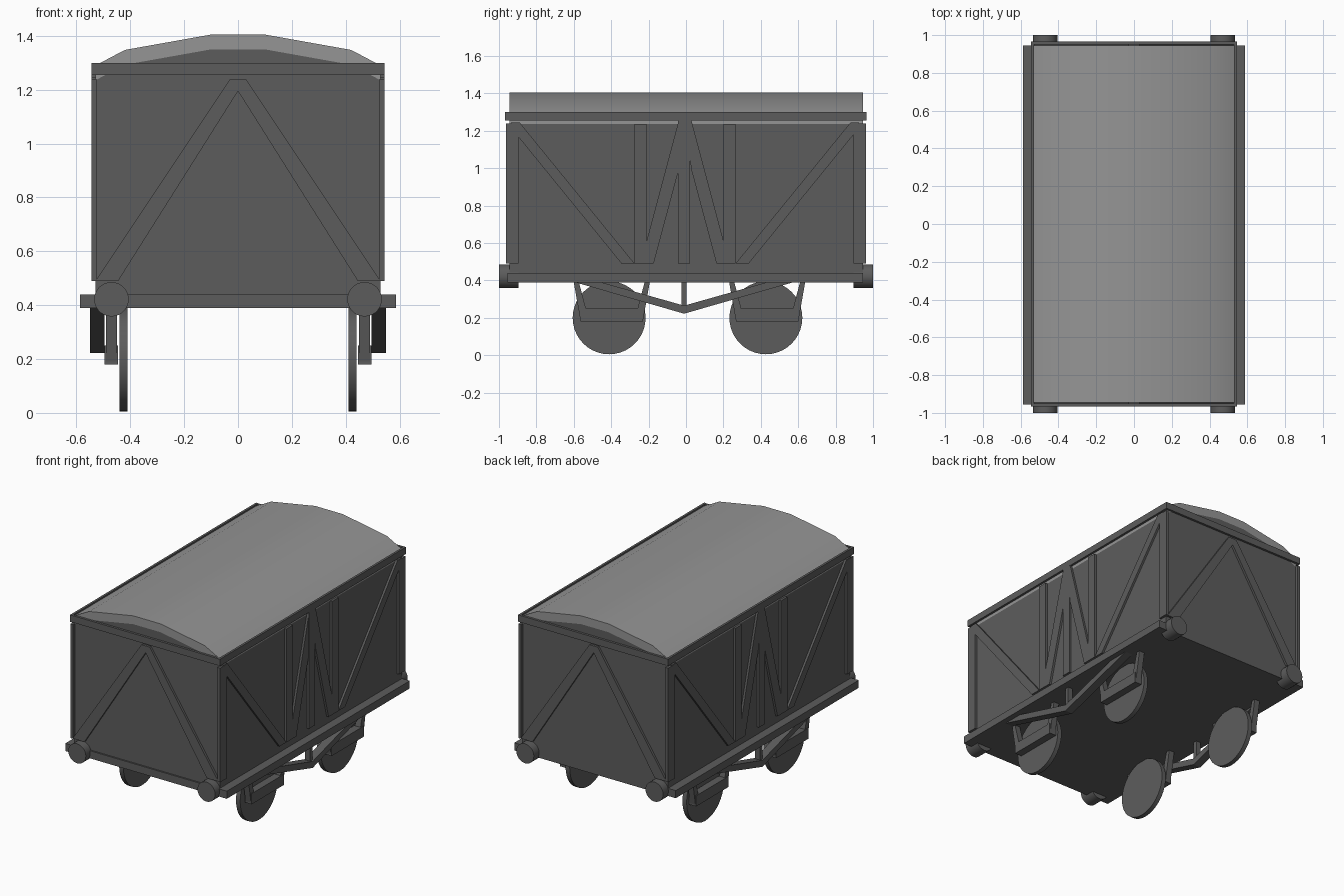
import bpy, bmesh, math
from mathutils import Vector

if "Cube" in bpy.data.objects:
    bpy.data.objects.remove(bpy.data.objects["Cube"])


def material(name, v):
    m = bpy.data.materials.new(name)
    m.diffuse_color = (v, v, v, 1)
    m.use_nodes = True
    m.node_tree.nodes["Principled BSDF"].inputs["Base Color"].default_value = m.diffuse_color
    return m


DARK = material("dark grey paint", 0.108)
LIGHT = material("light grey roof", 0.30)


def finish(bm, name, mat, smooth=False):
    bmesh.ops.recalc_face_normals(bm, faces=bm.faces)
    me = bpy.data.meshes.new(name)
    bm.to_mesh(me)
    bm.free()
    me.materials.append(mat)
    ob = bpy.data.objects.new(name, me)
    bpy.context.collection.objects.link(ob)
    if smooth:
        bpy.ops.object.select_all(action='DESELECT')
        ob.select_set(True)
        bpy.context.view_layer.objects.active = ob
        bpy.ops.object.shade_smooth_by_angle(angle=math.radians(30))
    return ob


def prism(name, pts, axis, a, b, mat=DARK, smooth=False):
    """Extrude a profile along x (points are y,z) or along y (points are x,z)."""
    bm = bmesh.new()
    put = (lambda p, d: (d, p[0], p[1])) if axis == 'x' else (lambda p, d: (p[0], d, p[1]))
    f = bm.faces.new([bm.verts.new(put(p, a)) for p in pts])
    r = bmesh.ops.extrude_face_region(bm, geom=[f])
    d = Vector(put((0, 0), b - a))
    bmesh.ops.translate(bm, vec=d, verts=[v for v in r['geom'] if isinstance(v, bmesh.types.BMVert)])
    return finish(bm, name, mat, smooth)


def box(name, x0, x1, y0, y1, z0, z1, mat=DARK):
    return prism(name, [(y0, z0), (y1, z0), (y1, z1), (y0, z1)], 'x', x0, x1, mat)


def disc(name, pts_centre, r, axis, a, b, n=32):
    c0, c1 = pts_centre
    pts = [(c0 + r * math.cos(2 * math.pi * i / n), c1 + r * math.sin(2 * math.pi * i / n)) for i in range(n)]
    return prism(name, pts, axis, a, b, DARK, True)


# Body with arched gables, and the roof sheet lying on it
arch = [(0.53, 1.235), (0.42, 1.293), (0.10, 1.35), (-0.10, 1.35), (-0.42, 1.293), (-0.53, 1.235)]
outer = [(x, z + 0.055) for x, z in arch]
prism("body", [(-0.53, 0.39), (0.53, 0.39)] + arch, 'y', -0.945, 0.945)
prism("roof", outer + arch[::-1], 'y', -0.945, 0.945, LIGHT, True)

# Floor frame
box("floor_frame", -0.587, 0.587, -0.955, 0.945, 0.39, 0.44)

for s, side in ((1, "right"), (-1, "left")):
    def px(name, pts, a, b):
        return prism(f"{side}_{name}", pts, 'x', s * a, s * b)

    def bx(name, y0, y1, z0, z1, a=0.525, b=0.545):
        return px(name, [(y0, z0), (y1, z0), (y1, z1), (y0, z1)], a, b)

    # Top rail on the long side
    bx("top_rail", -0.967, 0.963, 1.255, 1.30, 0.53, 0.545)

    # Upright posts and bracing on the long side
    bx("centre_post", -0.043, 0.021, 0.49, 1.255)
    for t, end in ((1, "back"), (-1, "front")):
        def m(pts):
            return [(-0.005 + t * y, z) for y, z in pts]
        bx(f"{end}_door_post", *sorted((-0.005 + t * 0.205, -0.005 + t * 0.27)), 0.49, 1.235)
        bx(f"{end}_corner_post", *sorted((t * 0.895, t * 0.963)), 0.49, 1.24)
        px(f"{end}_door_brace", m([(0.0, 1.255), (0.034, 1.255), (0.238, 0.49), (0.168, 0.49), (0.034, 0.99)]),
           0.525, 0.5445)
        px(f"{end}_diagonal_brace", m([(0.34, 0.49), (0.27, 0.49), (0.885, 1.245), (0.93, 1.245), (0.93, 1.215)]),
           0.525, 0.544)

    # Wheels with their hangers and axle boxes
    for c, h, end in ((0.427, 0.434, "back"), (-0.411, -0.397, "front")):
        disc(f"{side}_{end}_wheel", (c, 0.2), 0.195, 'x', s * 0.41, s * 0.44, 40)
        bx(f"{end}_axle_box", h - 0.168, h + 0.168, 0.18, 0.25, 0.445, 0.495)
        for t in (1, -1):
            px(f"{end}_hanger", [(h + t * y, z) for y, z in
                                 ((0.204, 0.395), (0.177, 0.395), (0.137, 0.245), (0.167, 0.185))], 0.45, 0.49)

    # Brake truss below the frame
    px("brake_truss", [(-0.60, 0.392), (-0.46, 0.392), (-0.01, 0.265), (0.44, 0.392), (0.58, 0.392), (-0.01, 0.222)],
       0.495, 0.55)
    bx("truss_strut", -0.024, 0.004, 0.25, 0.395, 0.505, 0.54)

for t, end in ((1, "back"), (-1, "front")):
    # Top rail across the end
    box(f"{end}_top_rail", -0.545, 0.545, *sorted((t * 0.95, t * 0.965)), 1.255, 1.30)
    # Inverted V bracing
    prism(f"{end}_end_brace", [(-0.53, 0.49), (-0.03, 1.24), (0.03, 1.24), (0.53, 0.49),
                               (0.445, 0.49), (0, 1.195), (-0.445, 0.49)], 'y', t * 0.94, t * 0.96)
    # Buffers
    for s in (1, -1):
        disc(f"{end}_buffer", (s * 0.47, 0.422), 0.064, 'y', t * 0.895, t * 1.0, 28)
